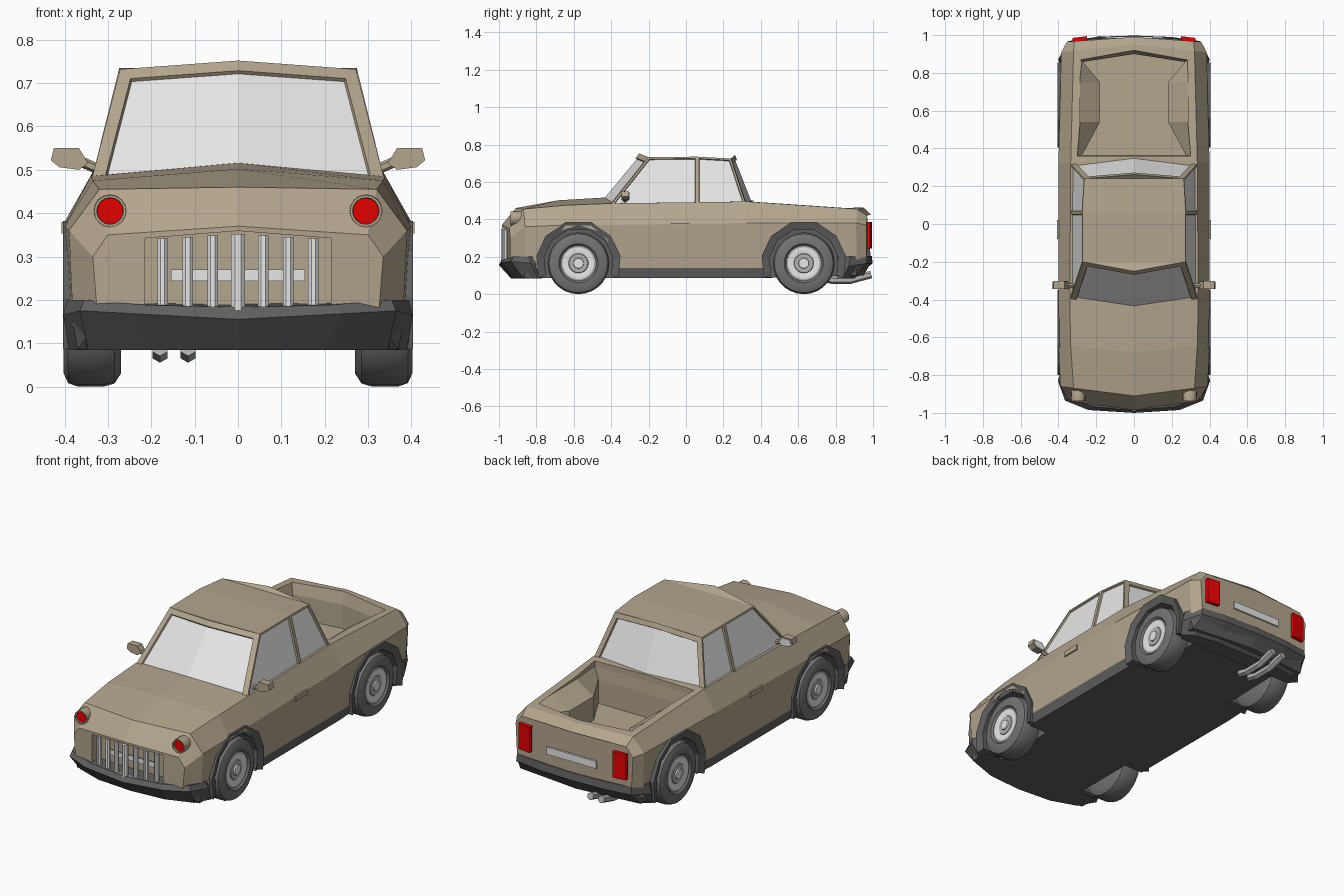
import bpy, bmesh, math
from mathutils import Vector

cube = bpy.data.objects.get("Cube")
if cube:
    bpy.data.objects.remove(cube, do_unlink=True)


def material(name, r, g, b):
    m = bpy.data.materials.new(name)
    m.use_nodes = True
    m.diffuse_color = (r, g, b, 1)
    m.node_tree.nodes["Principled BSDF"].inputs["Base Color"].default_value = (r, g, b, 1)
    return m


PAINT = material("tan_paint", .45, .38, .27)
TRIM = material("dark_trim", .115, .115, .115)
TYRE = material("tyre_grey", .17, .17, .17)
METAL = material("light_metal", .80, .80, .80)
STEEL = material("mid_steel", .45, .45, .45)
GLASS = material("pale_glass", .80, .80, .80)
RED = material("lamp_red", .80, .0, .0)


def finish(name, bm, mats, smooth=False):
    bmesh.ops.recalc_face_normals(bm, faces=bm.faces[:])
    mesh = bpy.data.meshes.new(name)
    bm.to_mesh(mesh)
    bm.free()
    for m in mats:
        mesh.materials.append(m)
    ob = bpy.data.objects.new(name, mesh)
    bpy.context.collection.objects.link(ob)
    if smooth:
        bpy.ops.object.select_all(action='DESELECT')
        ob.select_set(True)
        bpy.context.view_layer.objects.active = ob
        bpy.ops.object.shade_smooth_by_angle(angle=math.radians(35))
    return ob


def loft(name, rings, mats, closed=True, caps=True, rule=None, cap_mat=0, smooth=False):
    """Bridge equal-length rings of points; rule(ring, side) gives the material index."""
    bm = bmesh.new()
    vs = [[bm.verts.new(p) for p in ring] for ring in rings]
    n = len(rings[0])
    for i in range(len(vs) - 1):
        for j in range(n if closed else n - 1):
            k = (j + 1) % n
            f = bm.faces.new((vs[i][j], vs[i][k], vs[i + 1][k], vs[i + 1][j]))
            f.material_index = rule(i, j) if rule else 0
    if caps:
        bm.faces.new(vs[0])
        bm.faces.new(vs[-1]).material_index = cap_mat
    return finish(name, bm, mats, smooth)


def prism(name, pts, axis, a, b, mats):
    """Extrude a 2D outline from a to b along an axis (0 = x, 1 = y, 2 = z)."""
    def place(p, t):
        q = list(p)
        q.insert(axis, t)
        return q
    return loft(name, [[place(p, t) for p in pts] for t in (a, b)], mats)


def box(name, x, y, z, mats):
    return prism(name, [(x[0], y[0]), (x[1], y[0]), (x[1], y[1]), (x[0], y[1])], 2, *z, mats)


def lathe(name, profile, axis, centre, mats, segs=24, rule=None, cap_mat=0):
    """Spin (radius, distance) pairs about an axis direction."""
    rot = Vector((0, 0, 1)).rotation_difference(Vector(axis)).to_matrix()
    turn = [2 * math.pi * k / segs for k in range(segs)]
    rings = [[Vector(centre) + rot @ Vector((r * math.cos(t), r * math.sin(t), d)) for t in turn]
             for r, d in profile]
    return loft(name, rings, mats, rule=rule, cap_mat=cap_mat, smooth=True)


def tube(name, path, r, mats, segs=8):
    rings = []
    for i, p in enumerate(path):
        d = Vector(path[min(i + 1, len(path) - 1)]) - Vector(path[max(i - 1, 0)])
        rot = d.to_track_quat('Z', 'Y').to_matrix()
        rings.append([Vector(p) + rot @ Vector((r * math.cos(t), r * math.sin(t), 0))
                      for t in [2 * math.pi * (k + .5) / segs for k in range(segs)]])
    return loft(name, rings, mats)


def cut(target, cutter):
    for p in cutter.data.polygons:
        p.material_index = len(cutter.data.materials) - 1
    mod = target.modifiers.new("cut", 'BOOLEAN')
    mod.operation, mod.solver, mod.object = 'DIFFERENCE', 'EXACT', cutter
    bpy.context.view_layer.objects.active = target
    bpy.ops.object.modifier_apply(modifier=mod.name)
    bpy.data.objects.remove(cutter, do_unlink=True)


def mirrored(half):
    """Close a half outline whose first and last points lie on the centre plane."""
    return half + [(-x, y, z) for x, y, z in half[-2:0:-1]]


# Body shell: centre y, side y, floor z, widest x and z, shoulder x and z, crown z
def section(yc, ys, zb, xm, zm, xt, zt, zc):
    half = [(0, zb), (xm - .02, zb), (xm - .01, max(zb + .01, .14)), (xm, zm), (xt, zt), (0, zc)]
    return mirrored([(x, yc + (ys - yc) * x / xm, z) for x, z in half])


stations = [(-.985, -.94, .165, .335, .30, .30, .35, .37),
            (-.91, -.86, .085, .39, .36, .32, .455, .46),
            (-.68, -.64, .085, .40, .37, .335, .475, .502),
            (-.44, -.40, .085, .40, .37, .34, .485, .516),
            (.36, .32, .085, .40, .38, .335, .495, .50),
            (.95, .91, .10, .385, .38, .32, .455, .462),
            (.99, .965, .17, .355, .37, .315, .42, .425)]
body = loft("body_shell", [section(*s) for s in stations], [PAINT, TRIM],
            rule=lambda i, j: int(j in (0, 1, 8, 9)))

# Load bed with ledges over the wheel housings
rim = [(0, .92), (.285, .87), (.285, .75), (.285, .54), (.30, .36)]
floor = [(0, .90), (.27, .858), (.18, .75), (.18, .54), (.275, .365)]
rings = [[(x, y, z) for x, y in o] + [(-x, y, z) for x, y in o[:0:-1]]
         for o, z in ((floor, .27), (floor, .40), (rim, .465), (rim, .60))]
cut(body, loft("bed_cutter", rings, [PAINT]))

# Grille recess
cut(body, prism("grille_cutter", [(-.215, .185), (.215, .185), (.215, .342), (0, .359), (-.215, .342)],
                1, -1.1, -.90, [PAINT]))

# Wheels, wheel wells and arches
AXLES = {"front": -.575, "rear": .63}
tyre = [(.06, .27), (.135, .27), (.158, .285), (.165, .31), (.165, .37), (.157, .392),
        (.135, .402), (.105, .402), (.092, .388)]
rim_profile = [(.094, .375), (.094, .393), (.084, .396), (.053, .390), (.050, .394),
               (.028, .394), (.026, .401), (.004, .401)]
for end, y in AXLES.items():
    for side, s in (("left", 1), ("right", -1)):
        tag = f"{end}_{side}"
        well = [(y + .205 * math.cos(t), .165 + .205 * math.sin(t))
                for t in [math.pi * (k + .5) / 5 for k in range(-1, 9)]]
        cut(body, prism("well_cutter", well, 0, s * .265, s * .6, [PAINT, TRIM]))
        lathe("tyre_" + tag, tyre, (s, 0, 0), (0, y, .165), [TYRE], 28)
        lathe("wheel_rim_" + tag, rim_profile, (s, 0, 0), (0, y, .165), [METAL, STEEL], 28,
              lambda i, j: int(i in (1, 3, 4)))
        angles = [math.radians(a) for a in (-20, 10, 40, 72, 108, 140, 170, 200)]
        arch = [[(s * x, y + r * math.cos(a), .165 + r * math.sin(a))
                 for r, x in ((.186, .28), (.186, .392), (.228, .404), (.228, .28))] for a in angles]
        loft("arch_" + tag, arch, [TRIM])

# Cabin: recessed glass in a painted frame
base = [(0, -.455, .505), (.337, -.40, .48), (.337, .06, .48), (.337, .32, .48), (0, .365, .48)]
top = [(0, -.25, .752), (.272, -.20, .732), (.274, .06, .735), (.263, .24, .725), (0, .262, .745)]
bm = bmesh.new()
low, high = [[bm.verts.new(p) for p in mirrored(h)] for h in (base, top)]
walls = [bm.faces.new((low[j], low[(j + 1) % 8], high[(j + 1) % 8], high[j])) for j in range(8)]
for corners in ((0, 1, 7), (1, 2, 6, 7), (2, 3, 5, 6), (3, 4, 5)):
    bm.faces.new([high[c] for c in corners])
bmesh.ops.recalc_face_normals(bm, faces=bm.faces[:])
for group, width in (((7, 0), .03), ((3, 4), .028), ((1,), .01), ((2,), .01), ((5,), .01), ((6,), .01)):
    panes = [walls[g] for g in group]
    bmesh.ops.inset_region(bm, faces=panes, thickness=width, use_even_offset=True)
    bmesh.ops.inset_region(bm, faces=panes, thickness=.002, depth=-.009, use_even_offset=True)
    for f in panes:
        f.material_index = 1
finish("cabin", bm, [PAINT, GLASS])


# Bumpers: outlines run from the centre to the side, ordered top to bottom
def bumper(name, outlines, y_in):
    rings = []
    for o in outlines:
        o = o + [(.36, y_in, o[-1][2])]
        rings.append([(-x, y, z) for x, y, z in o[:0:-1]] + o)
    inner = [[(x * .9, y_in, r[0][2]) for x, y, z in r] for r in (rings[0], rings[-1])]
    return loft(name, [inner[0]] + rings + [inner[1]], [TRIM], closed=False, caps=False)


bumper("front_bumper", [
    [(0, -.987, .183), (.21, -.967, .188), (.355, -.925, .20), (.394, -.84, .20)],
    [(0, -1.0, .155), (.24, -.985, .168), (.365, -.935, .175), (.403, -.83, .165)],
    [(0, -.935, .084), (.2, -.92, .084), (.345, -.87, .084), (.39, -.79, .084)]], -.77)
bumper("rear_bumper", [
    [(0, .993, .205), (.2, .983, .205), (.345, .967, .205), (.392, .88, .205)],
    [(0, .998, .165), (.2, .99, .165), (.35, .968, .165), (.402, .87, .15)],
    [(0, .90, .084), (.2, .90, .084), (.33, .88, .084), (.387, .84, .084)]], .81)

# Grille bars and number plates
for i in range(-3, 4):
    x = i * .058
    tube(f"grille_bar_{i + 4}", [(x, -.974 + .136 * abs(x), z) for z in (.175, .352 - abs(x) * .06)],
         .017 if i == 0 else .013, [METAL])
box("front_plate", (-.155, .155), (-.925, -.917), (.243, .270), [METAL])
box("rear_plate", (-.15, .15), (.984, .993), (.265, .305), [METAL])

# Lamps, mirrors and door handles on both sides
for side, s in (("left", 1), ("right", -1)):
    lathe("headlamp_" + side, [(.012, .0), (.03, .012), (.038, .035), (.037, .092), (.031, .092),
                               (.030, .084)],
          (0, -1, 0), (s * .295, -.845, .405), [PAINT, RED], 16, cap_mat=1)
    prism("tail_lamp_" + side, [(s * .25, .965), (s * .25, .994), (s * .325, .985), (s * .325, .95)],
          2, .245, .385, [RED])
    head = [(.345, .515), (.367, .55), (.425, .55), (.432, .522), (.412, .506), (.367, .50)]
    prism("mirror_" + side, [(s * x, z) for x, z in head], 1, -.345, -.305, [PAINT])
    prism("mirror_glass_" + side, [(s * (.39 + (x - .39) * .8), .526 + (z - .526) * .8) for x, z in head],
          1, -.306, -.301, [GLASS])
    tube("mirror_stem_" + side, [(s * .32, -.325, .50), (s * .36, -.325, .518)], .012, [PAINT], 6)
    box("door_handle_" + side, sorted((s * .39, s * .407)), (-.08, .02), (.353, .380), [PAINT])

# Twin exhaust pipes
for i, x in enumerate((-.18, -.115)):
    tube(f"exhaust_pipe_{i + 1}", [(x, .72, .09), (x, .78, .075), (x, .88, .075), (x, .99, .105)],
         .02, [STEEL], 6)
